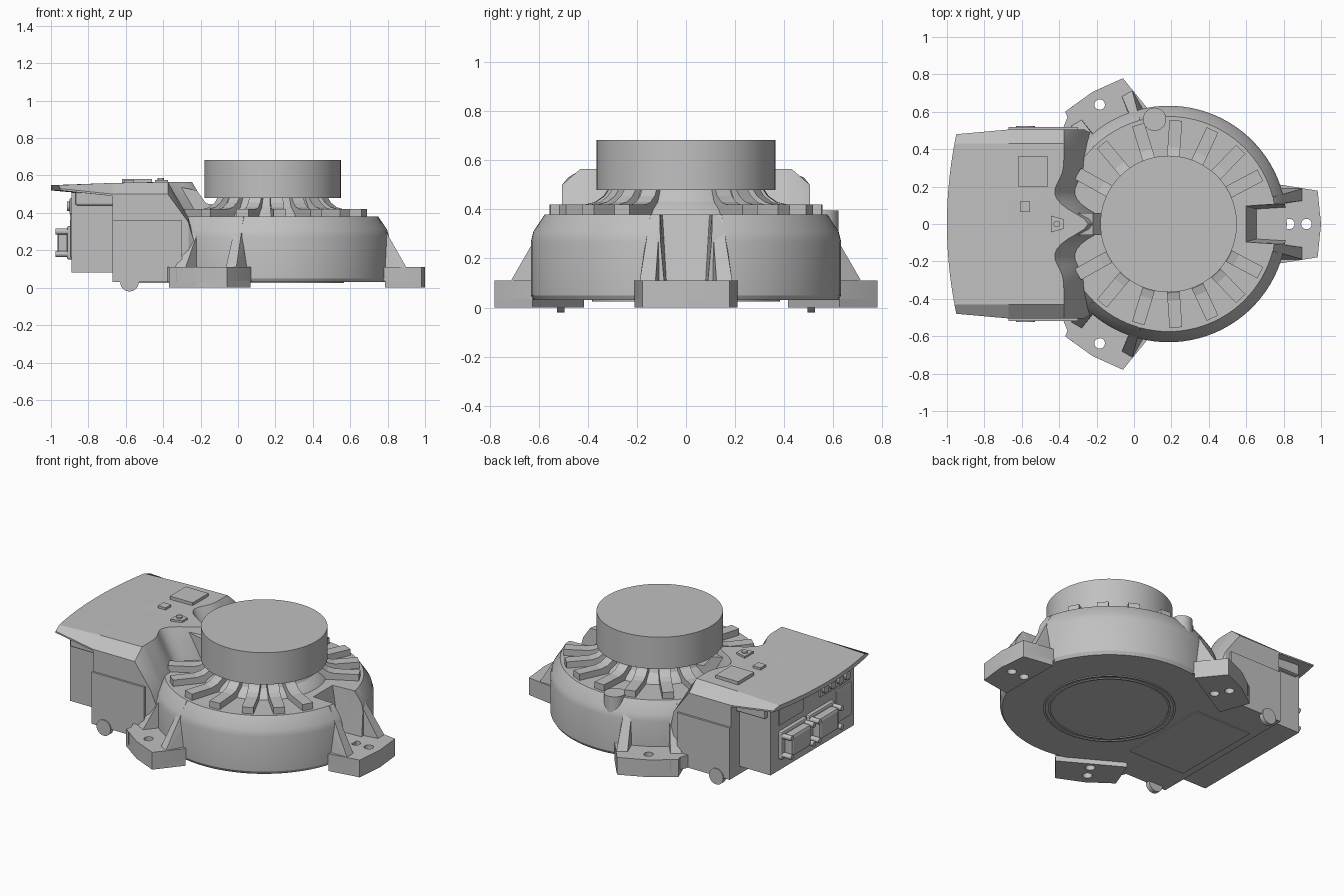
import bpy, bmesh, math
from math import sin, cos, pi, radians
from mathutils import Matrix, Vector

cube = bpy.data.objects.get("Cube")
if cube:
    bpy.data.objects.remove(cube, do_unlink=True)

grey = bpy.data.materials.new("cast_grey")
grey.use_nodes = True
grey.diffuse_color = (0.53, 0.53, 0.53, 1)
grey.node_tree.nodes["Principled BSDF"].inputs["Base Color"].default_value = grey.diffuse_color

CENTRE = Matrix.Translation((0.185, 0, 0))   # axis of the round body


def around(deg):
    return CENTRE @ Matrix.Rotation(radians(deg), 4, 'Z')


def finish(name, bm, matrix=None):
    if matrix:
        bm.transform(matrix)
    bmesh.ops.recalc_face_normals(bm, faces=bm.faces)
    mesh = bpy.data.meshes.new(name)
    bm.to_mesh(mesh)
    bm.free()
    mesh.materials.append(grey)
    obj = bpy.data.objects.new(name, mesh)
    bpy.context.collection.objects.link(obj)
    return obj


def activate(obj):
    bpy.ops.object.select_all(action='DESELECT')
    obj.select_set(True)
    bpy.context.view_layer.objects.active = obj


def smooth(obj, angle=28):
    activate(obj)
    bpy.ops.object.shade_smooth_by_angle(angle=radians(angle))
    return obj


def cut(obj, cutter):
    mod = obj.modifiers.new("cut", 'BOOLEAN')
    mod.operation, mod.solver, mod.object = 'DIFFERENCE', 'EXACT', cutter
    activate(obj)
    bpy.ops.object.modifier_apply(modifier=mod.name)
    bpy.data.objects.remove(cutter, do_unlink=True)


def loft(name, rings, matrix=None):
    """Skin closed rings of equal length and cap both ends."""
    bm = bmesh.new()
    loops = [[bm.verts.new(p) for p in ring] for ring in rings]
    n = len(loops[0])
    for a, b in zip(loops, loops[1:]):
        for i in range(n):
            j = (i + 1) % n
            bm.faces.new((a[i], a[j], b[j], b[i]))
    bm.faces.new(loops[0])
    bm.faces.new(loops[-1])
    return finish(name, bm, matrix)


def slab(name, plan, z0, z1, matrix=None):
    return loft(name, [[(x, y, z) for x, y in plan] for z in (z0, z1)], matrix)


def fin(name, profile, y0, y1, matrix=None):
    return loft(name, [[(x, y, z) for x, z in profile] for y in (y0, y1)], matrix)


def box(name, x0, x1, y0, y1, z0, z1, bevel=0):
    obj = slab(name, [(x0, y0), (x1, y0), (x1, y1), (x0, y1)], z0, z1)
    if bevel:
        mod = obj.modifiers.new("bevel", 'BEVEL')
        mod.width, mod.segments = bevel, 2
    return obj


def lathe(name, profile, matrix=CENTRE, steps=96):
    rings = [[(r * cos(2 * pi * i / steps), r * sin(2 * pi * i / steps), z)
              for i in range(steps)] for r, z in profile]
    return smooth(loft(name, rings, matrix))


def hull(name, points, matrix):
    bm = bmesh.new()
    verts = [bm.verts.new(p) for p in points]
    bmesh.ops.convex_hull(bm, input=verts)
    return finish(name, bm, matrix)


def rod(name, radius, length, matrix, steps=24):
    bm = bmesh.new()
    bmesh.ops.create_cone(bm, cap_ends=True, segments=steps, radius1=radius,
                          radius2=radius, depth=length)
    return smooth(finish(name, bm, matrix))


def at(x, y, z, axis=None):
    m = Matrix.Translation((x, y, z))
    return m @ Matrix.Rotation(pi / 2, 4, axis) if axis else m


# Round body with a pocket above each foot
body = lathe("round_body", [(0.62, 0.03), (0.632, 0.05), (0.632, 0.27), (0.622, 0.31),
                            (0.575, 0.38)])
for deg, back in ((0, 0.40), (120, 0.52), (240, 0.52)):
    cut(body, hull("pocket_cutter", [(u, s * v, z) for s in (-1, 1) for u, v, z in
                   ((back, 0.1, 0.45), (back + 0.07, 0.08, 0.11),
                    (0.8, 0.13, 0.45), (0.8, 0.1, 0.11))], around(deg)))
smooth(body)

# Neck, drum and cooling ribs
lathe("neck", [(0.37, 0.37), (0.35, 0.4), (0.31, 0.43), (0.285, 0.49)])
lathe("drum", [(0.365, 0.48), (0.365, 0.683)])
RIB = [(0.27, 0.37), (0.555, 0.37), (0.555, 0.42), (0.41, 0.42), (0.37, 0.43),
       (0.335, 0.455), (0.315, 0.485), (0.27, 0.485)]
for deg in (28, 46, 65, 86, 107, 130, 151):
    for side in (1, -1):
        fin("cooling_rib", RIB, -0.034, 0.034, around(side * deg))

# Three drilled feet with sloping gussets
FOOT = [(0.45, -0.2), (0.6, -0.21), (0.797, -0.178), (0.815, 0), (0.797, 0.178),
        (0.6, 0.21), (0.45, 0.2)]
for deg in (0, 120, 240):
    foot = slab("foot", FOOT, 0.035, 0.11)
    pad = slab("foot_pad", [(max(u, 0.6), v) for u, v in FOOT[1:-1]], 0, 0.036)
    for part in (foot, pad):
        for u in (0.645, 0.737):
            cut(part, rod("hole_cutter", 0.028, 0.4, at(u, 0, 0.05)))
    cut(pad, rod("notch_cutter", 0.034, 0.1, at(0.80, 0, 0, 'Y')))
    for part in (foot, pad):
        part.data.transform(around(deg))
        smooth(part)
    for s in (-1, 1):
        hull("gusset", [(u, s * v, z) for u, v, z in
             ((0.45, 0.1, 0.38), (0.45, 0.15, 0.38), (0.56, 0.105, 0.38), (0.56, 0.145, 0.38),
              (0.72, 0.125, 0.1), (0.72, 0.19, 0.1), (0.45, 0.08, 0.1), (0.45, 0.19, 0.1))],
             around(deg))


# Electronics housing: scalloped front slope, chamfered shoulders
def section(x, half, top, shoulder, bottom, offset):
    ys = [-half] + [0.43 * i / 16 for i in range(-16, 17)] + [half]
    upper = [(x + offset(y), y, shoulder if abs(y) == half else top) for y in ys]
    lower = [(x + offset(y), y, bottom) for y in reversed(ys)]
    return upper + lower


def scallop(y):
    return 0.13 * math.exp(-(y / 0.07) ** 2) - 0.05 * math.exp(-((abs(y) - 0.17) / 0.08) ** 2)


def straight(y):
    return 0


def bow(y):
    return -0.05 * (1 - (y / 0.48) ** 2)


smooth(loft("housing", [section(-0.67, 0.505, 0.56, 0.5, 0.03, straight),
                        section(-0.375, 0.505, 0.565, 0.5, 0.03, scallop),
                        section(-0.265, 0.505, 0.375, 0.35, 0.03, scallop),
                        section(-0.22, 0.48, 0.2, 0.2, 0.03, straight)]))
smooth(loft("roof_overhang", [section(-0.95, 0.48, 0.548, 0.53, 0.52, bow),
                              section(-0.67, 0.505, 0.56, 0.5, 0.49, straight)]))
box("rear_box", -0.89, -0.66, -0.42, 0.42, 0.08, 0.51)
for s in (-1, 1):
    box("rear_ledge", -0.87, -0.66, *sorted((s * 0.40, s * 0.45)), 0.44, 0.51, 0.01)
    box("side_trim", -0.67, -0.3, *sorted((s * 0.49, s * 0.518)), 0.03, 0.36)
    slab("foot_web", [(-0.33, s * 0.63), (-0.385, s * 0.5), (-0.1, s * 0.45),
                      (-0.1, s * 0.6)], 0.03, 0.11)
    rod("pivot_boss", 0.05, 0.03, at(-0.58, s * 0.51, 0.03, 'X'))

# Bridge between housing and drum
fin("bridge", [(-0.4, 0.36), (-0.4, 0.555), (-0.27, 0.53), (-0.22, 0.52), (-0.17, 0.45),
               (-0.1, 0.44), (-0.1, 0.36)], -0.06, 0.06)

# Roof plates and filler cap
box("roof_plate", -0.62, -0.46, 0.2, 0.36, 0.55, 0.582)
box("roof_button", -0.61, -0.555, 0.065, 0.12, 0.55, 0.576)
slab("roof_marker", [(-0.445, -0.045), (-0.375, -0.025), (-0.375, 0.025), (-0.445, 0.045)],
     0.55, 0.576)
rod("marker_stud", 0.017, 0.03, at(-0.413, 0, 0.571))
rod("filler_cap", 0.062, 0.1, at(0.11, 0.56, 0.345))

# Rear connectors
for y in (0.21, -0.07):
    box("connector_flange", -0.915, -0.88, y - 0.13, y + 0.13, 0.15, 0.33, 0.012)
    box("connector_shell", -0.965, -0.9, y - 0.1, y + 0.1, 0.17, 0.31, 0.02)
    for s in (-1, 1):
        for z in (0.18, 0.3):
            rod("connector_latch", 0.016, 0.07, at(-0.94, y + s * 0.112, z, 'Y'), 12)
box("upper_panel", -0.898, -0.88, 0.1, 0.34, 0.37, 0.47)
box("port_strip", -0.9, -0.88, -0.37, -0.07, 0.39, 0.48, 0.008)
for y in (-0.11, -0.18, -0.26, -0.33):
    rod("round_port", 0.026, 0.04, at(-0.895, y, 0.435, 'Y'))
box("side_port_plate", -0.898, -0.88, -0.39, -0.24, 0.16, 0.37, 0.008)

# Underside ring and cover
for r in (0.34, 0.37):
    bm = bmesh.new()
    rings = [[bm.verts.new((q * cos(pi * i / 36), q * sin(pi * i / 36), z)) for i in range(72)]
             for q, z in ((r, 0.031), (r, 0.025), (r + 0.012, 0.025), (r + 0.012, 0.031))]
    for a, b in zip(rings, rings[1:]):
        for i in range(72):
            bm.faces.new((a[i], a[i - 1], b[i - 1], b[i]))
    finish("base_ring", bm, CENTRE)
box("base_cover", -0.62, -0.22, -0.3, 0.3, 0.025, 0.032)
